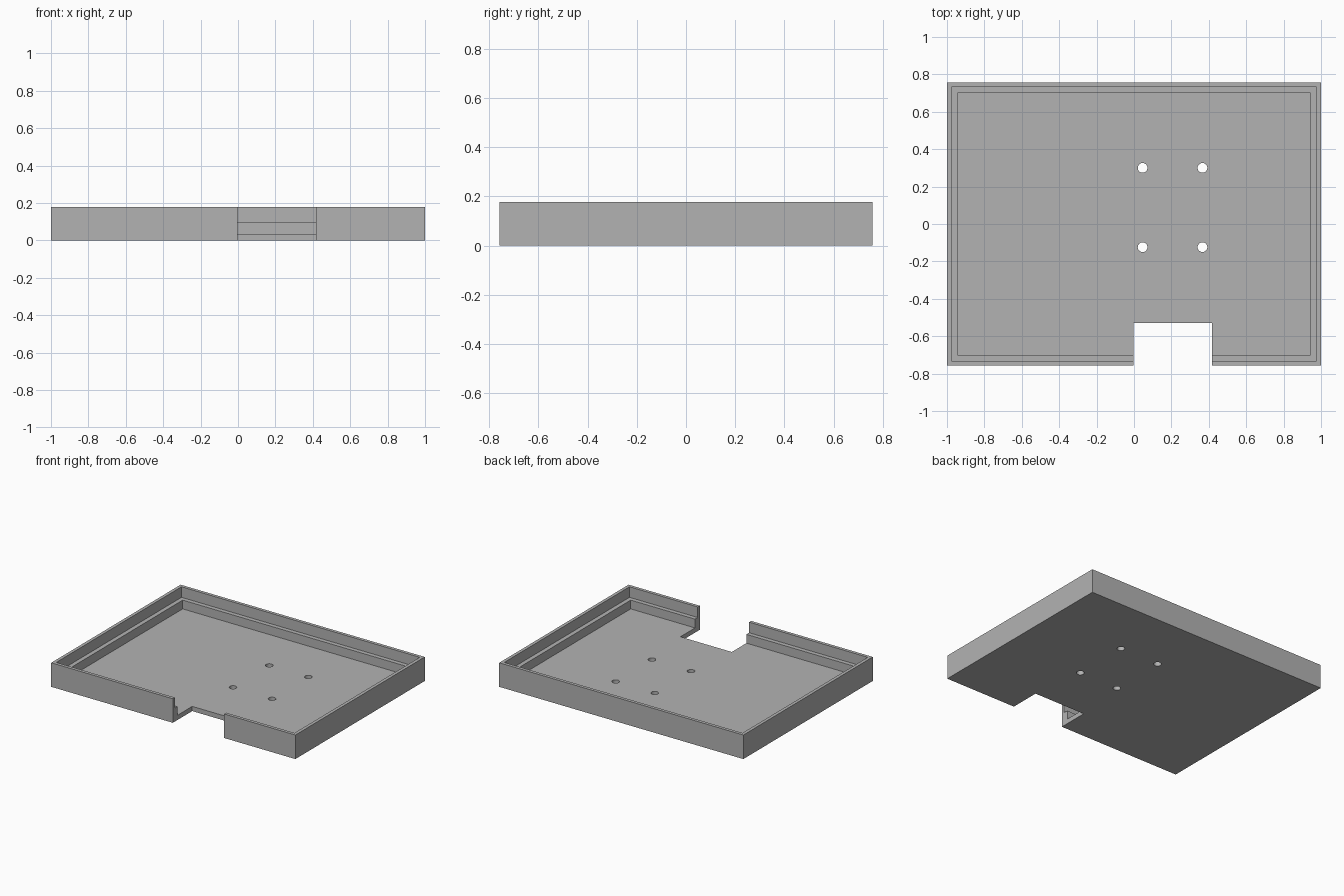
import bpy
import bmesh

cube = bpy.data.objects.get("Cube")
if cube:
    bpy.data.objects.remove(cube, do_unlink=True)

HALF_X, HALF_Y, HEIGHT = 1.0, 0.757, 0.178
WALL, LEDGE = 0.024, 0.056          # insets of the wall and of the ledge
FLOOR_Z, LEDGE_Z = 0.035, 0.1

grey = bpy.data.materials.new("plain grey")
grey.use_nodes = True
colour = (0.45, 0.45, 0.45, 1)
grey.diffuse_color = colour
grey.node_tree.nodes["Principled BSDF"].inputs["Base Color"].default_value = colour


def make_object(name, bm):
    bmesh.ops.recalc_face_normals(bm, faces=bm.faces)
    mesh = bpy.data.meshes.new(name)
    bm.to_mesh(mesh)
    bm.free()
    mesh.materials.append(grey)
    obj = bpy.data.objects.new(name, mesh)
    bpy.context.collection.objects.link(obj)
    return obj


# Tray: rectangular rings from the underside, over the rim, down to the floor
bm = bmesh.new()
profile = [(0, 0), (0, HEIGHT), (WALL, HEIGHT), (WALL, LEDGE_Z),
           (LEDGE, LEDGE_Z), (LEDGE, FLOOR_Z)]
rings = []
for inset, z in profile:
    x, y = HALF_X - inset, HALF_Y - inset
    rings.append([bm.verts.new((sx * x, sy * y, z))
                  for sx, sy in ((-1, -1), (1, -1), (1, 1), (-1, 1))])
for low, high in zip(rings, rings[1:]):
    for i in range(4):
        j = (i + 1) % 4
        bm.faces.new((low[i], low[j], high[j], high[i]))
bm.faces.new(rings[0])
bm.faces.new(rings[-1])
tray = make_object("tray", bm)

# Notch through the front wall and floor
bm = bmesh.new()
bmesh.ops.create_cube(bm, size=1)
x0, x1, y0, y1 = -0.004, 0.417, -1.0, -0.53
bmesh.ops.scale(bm, vec=(x1 - x0, y1 - y0, 1), verts=bm.verts)
bmesh.ops.translate(bm, vec=((x0 + x1) / 2, (y0 + y1) / 2, 0), verts=bm.verts)
cutters = [make_object("notch_cutter", bm)]

# Four screw holes in the floor
for x in (0.046, 0.366):
    for y in (-0.124, 0.3):
        bm = bmesh.new()
        bmesh.ops.create_cone(bm, cap_ends=True, segments=32,
                              radius1=0.026, radius2=0.026, depth=0.3)
        bmesh.ops.translate(bm, vec=(x, y, 0), verts=bm.verts)
        cutters.append(make_object("hole_cutter", bm))

bpy.ops.object.select_all(action='DESELECT')
bpy.context.view_layer.objects.active = tray
tray.select_set(True)
for cutter in cutters:
    cutter.hide_render = True
    mod = tray.modifiers.new("cut", 'BOOLEAN')
    mod.operation = 'DIFFERENCE'
    mod.solver = 'EXACT'
    mod.object = cutter
    bpy.ops.object.modifier_apply(modifier=mod.name)
    bpy.data.objects.remove(cutter, do_unlink=True)

bpy.ops.object.shade_smooth_by_angle()
